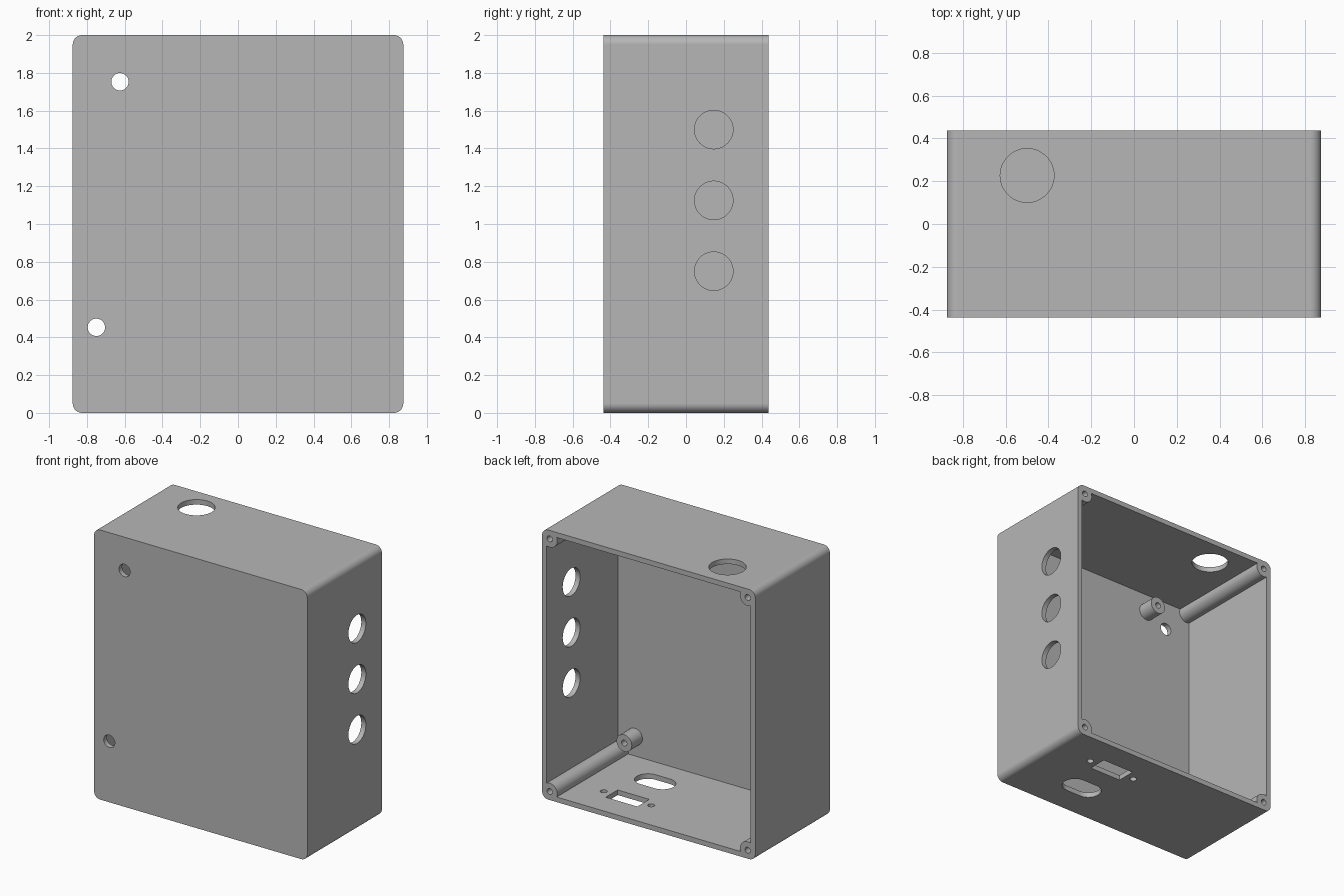
import bpy, bmesh, math
from math import cos, sin, radians

cube = bpy.data.objects.get("Cube")
if cube:
    bpy.data.objects.remove(cube, do_unlink=True)

HX, HY, HZ = 0.875, 0.4375, 1.0      # half sizes
WALL = 0.0375
POST_R = 0.0625
SCREW_R = 0.022

grey = bpy.data.materials.new("matte_grey")
grey.use_nodes = True
grey.diffuse_color = (0.47, 0.47, 0.47, 1)
grey.node_tree.nodes["Principled BSDF"].inputs["Base Color"].default_value = grey.diffuse_color


def arc(cx, cy, r, start, end, steps):
    angles = [radians(start + (end - start) * i / steps) for i in range(steps + 1)]
    return [(cx + r * cos(a), cy + r * sin(a)) for a in angles]


def circle(cx, cy, r, steps=48):
    return arc(cx, cy, r, 0, 360, steps)[:-1]


def rectangle(cx, cy, w, h):
    return [(cx + sx * w / 2, cy + sy * h / 2) for sx, sy in ((-1, -1), (1, -1), (1, 1), (-1, 1))]


def prism(name, outline, axis, start, end):
    """Extrude a closed outline along one axis."""
    place = {"X": lambda a, b, t: (t, a, b),
             "Y": lambda a, b, t: (a, t, b),
             "Z": lambda a, b, t: (a, b, t)}[axis]
    bm = bmesh.new()
    rings = [[bm.verts.new(place(a, b, t)) for a, b in outline] for t in (start, end)]
    for ring in rings:
        bm.faces.new(ring)
    n = len(outline)
    for i in range(n):
        j = (i + 1) % n
        bm.faces.new((rings[0][i], rings[0][j], rings[1][j], rings[1][i]))
    bmesh.ops.recalc_face_normals(bm, faces=bm.faces)
    mesh = bpy.data.meshes.new(name)
    bm.to_mesh(mesh)
    bm.free()
    mesh.materials.append(grey)
    obj = bpy.data.objects.new(name, mesh)
    bpy.context.collection.objects.link(obj)
    return obj


def select_only(obj):
    bpy.ops.object.select_all(action="DESELECT")
    obj.select_set(True)
    bpy.context.view_layer.objects.active = obj


def cut(target, outline, axis, start, end):
    cutter = prism("cutter", outline, axis, start, end)
    mod = target.modifiers.new("cut", "BOOLEAN")
    mod.operation = "DIFFERENCE"
    mod.solver = "EXACT"
    mod.object = cutter
    select_only(target)
    bpy.ops.object.modifier_apply(modifier=mod.name)
    bpy.data.objects.remove(cutter, do_unlink=True)


def finish(obj):
    select_only(obj)
    bpy.ops.object.shade_smooth_by_angle(angle=radians(30))
    obj.modifiers.new("even_shading", "WEIGHTED_NORMAL").keep_sharp = True


# Enclosure outline, and cavity outline that leaves a round screw post in each corner
corners = [(1, 1), (-1, 1), (-1, -1), (1, -1)]
outer, cavity, posts = [], [], []
ROUND = 0.05
inset = POST_R - WALL
meet = math.degrees(math.acos(inset / POST_R))
for k, (sx, sz) in enumerate(corners):
    outer += arc(sx * (HX - ROUND), HZ + sz * (HZ - ROUND), ROUND, 90 * k, 90 * k + 90, 10)
    post = (sx * (HX - POST_R), HZ + sz * (HZ - POST_R))
    posts.append(post)
    cavity += arc(*post, POST_R, 90 * k - meet, 90 * k - 270 + meet, 16)

enclosure = prism("enclosure", outer, "Y", -HY, HY)
cut(enclosure, cavity, "Y", -HY + WALL, HY + 0.1)

# Blind screw holes in the corner posts
for x, z in posts:
    cut(enclosure, circle(x, z, SCREW_R, 24), "Y", HY - 0.25, HY + 0.1)

# Front wall holes
for x, z in ((-0.625, 1.753), (-0.75, 0.453)):
    cut(enclosure, circle(x, z, 0.046, 32), "Y", -HY - 0.1, -HY + 0.08)

# Three side wall holes
for z in (0.75, 1.125, 1.5):
    cut(enclosure, circle(0.147, z, 0.102), "X", HX - 0.1, HX + 0.1)

# Top hole
cut(enclosure, circle(-0.5, 0.227, 0.126), "Z", 1.9, 2.1)

# Bottom connector cutout with its two screw holes, and the rounded slot
PORT_X, PORT_Y, SLOT_Y = 0.354, 0.18, -0.145
floor = ("Z", -0.1, 0.1)
cut(enclosure, rectangle(PORT_X, PORT_Y, 0.26, 0.14), *floor)
for side in (-1, 1):
    cut(enclosure, circle(PORT_X + side * 0.195, PORT_Y, 0.024, 24), *floor)
slot = (arc(PORT_X + 0.06, SLOT_Y, 0.09, -90, 90, 20)
        + arc(PORT_X - 0.06, SLOT_Y, 0.09, 90, 270, 20))
cut(enclosure, slot, *floor)
finish(enclosure)

# Board standoffs on the inside of the front wall
for x, side in ((0.70, "left"), (-0.45, "right")):
    for z, level in ((0.18, "lower"), (1.825, "upper")):
        standoff = prism(f"{level}_{side}_standoff", circle(x, z, 0.0625), "Y",
                         -HY + WALL - 0.01, -HY + WALL + 0.125)
        cut(standoff, circle(x, z, SCREW_R, 24), "Y", -HY + WALL + 0.01, 0)
        finish(standoff)
